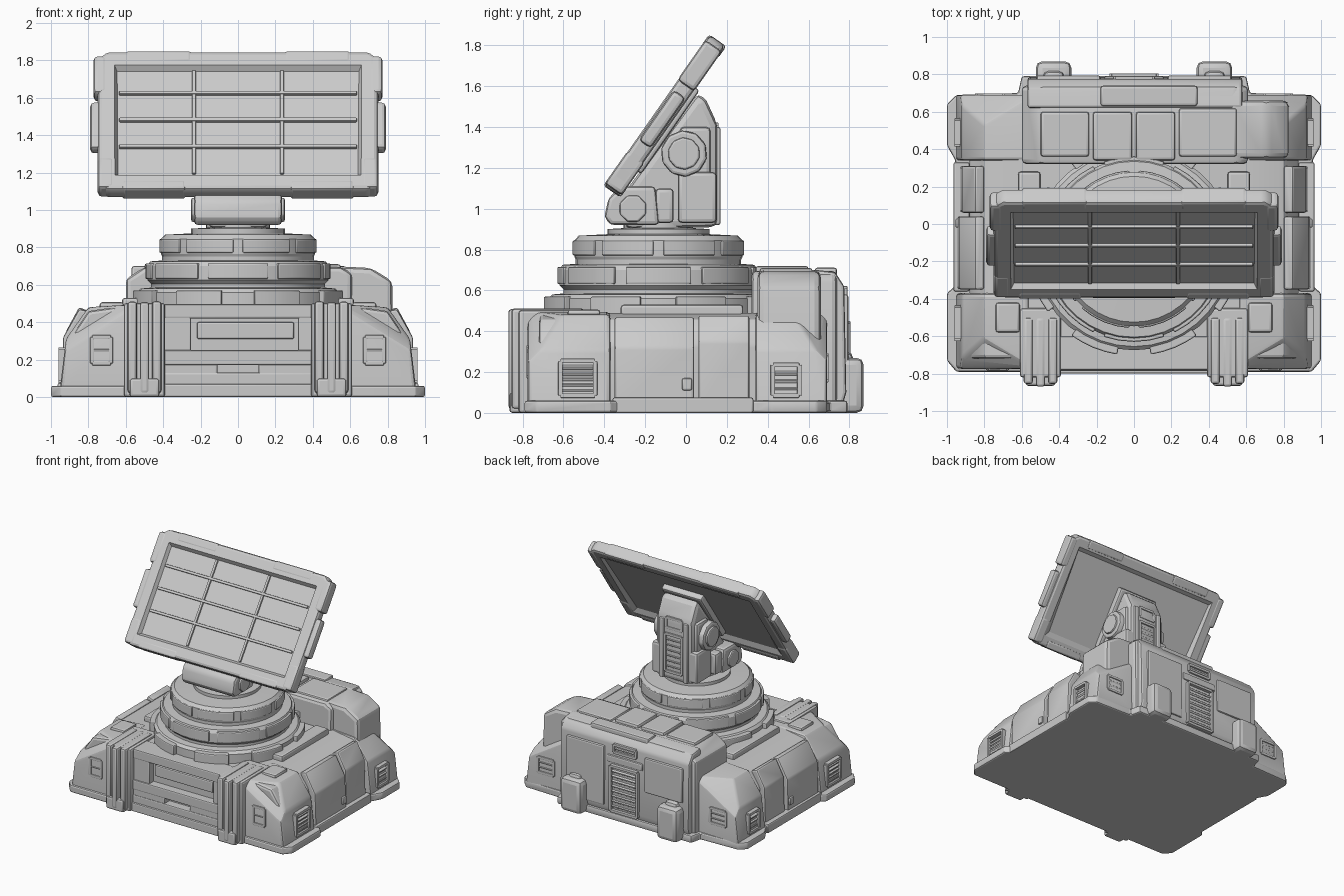
import bpy, bmesh
from math import radians, sin, cos, pi
from mathutils import Matrix


def finish(bm, name, bevel=0.0, mirror=False, M=None, seg=2):
    bmesh.ops.recalc_face_normals(bm, faces=bm.faces[:])
    if bevel:
        edges = [e for e in bm.edges if e.is_manifold and e.calc_face_angle() > 0.4]
        bmesh.ops.bevel(bm, geom=edges, offset=bevel, segments=seg, profile=0.5,
                        affect='EDGES', clamp_overlap=True)
    if M:
        bm.transform(M)
    if mirror:
        d = bmesh.ops.duplicate(bm, geom=bm.verts[:] + bm.edges[:] + bm.faces[:])["geom"]
        for v in (g for g in d if isinstance(g, bmesh.types.BMVert)):
            v.co.x *= -1
        bmesh.ops.reverse_faces(bm, faces=[g for g in d if isinstance(g, bmesh.types.BMFace)])
    me = bpy.data.meshes.new(name)
    bm.to_mesh(me)
    bm.free()
    ob = bpy.data.objects.new(name, me)
    bpy.context.collection.objects.link(ob)
    return ob


def add_box(bm, x0, x1, y0, y1, z0, z1, tilt=0.0):
    M = (Matrix.Translation(((x0 + x1) / 2, (y0 + y1) / 2, (z0 + z1) / 2))
         @ Matrix.Rotation(tilt, 4, 'X') @ Matrix.Diagonal((x1 - x0, y1 - y0, z1 - z0, 1)))
    bmesh.ops.create_cube(bm, size=1, matrix=M)


def boxes(name, dims, bevel=0.015, mirror=False, M=None):
    bm = bmesh.new()
    for d in dims:
        add_box(bm, *d)
    return finish(bm, name, bevel, mirror, M)


def add_prism(bm, pts, axis, a, b):
    """Extrude a 2D outline along an axis from a to b."""
    put = {'X': lambda p, t: (t, p[0], p[1]), 'Y': lambda p, t: (p[0], t, p[1]),
           'Z': lambda p, t: (p[0], p[1], t)}[axis]
    lo = [bm.verts.new(put(p, a)) for p in pts]
    hi = [bm.verts.new(put(p, b)) for p in pts]
    n = len(pts)
    for i in range(n):
        bm.faces.new((lo[i], lo[(i + 1) % n], hi[(i + 1) % n], hi[i]))
    bm.faces.new(lo[::-1])
    bm.faces.new(hi)


def prism(name, pts, axis, a, b, bevel=0.02, mirror=False, cut=None):
    """Extruded outline; cut = (point, normal) slices off a corner facet."""
    bm = bmesh.new()
    add_prism(bm, pts, axis, a, b)
    if cut:
        bmesh.ops.bisect_plane(bm, geom=bm.verts[:] + bm.edges[:] + bm.faces[:],
                               plane_co=cut[0], plane_no=cut[1], clear_outer=True)
        bmesh.ops.holes_fill(bm, edges=[e for e in bm.edges if e.is_boundary])
    return finish(bm, name, bevel, mirror)


def vent(name, loc, turn, w, h, n, mirror=False, d=0.025):
    """Framed louvre; faces -y, turned about z in degrees."""
    M = Matrix.Translation(loc) @ Matrix.Rotation(radians(turn), 4, 'Z') @ Matrix.Rotation(pi / 2, 4, 'X')
    t = 0.022
    dims = [(-w/2, w/2, s*h/2 - t/2, s*h/2 + t/2, -d, d) for s in (-1, 1)]
    dims += [(s*w/2 - t/2, s*w/2 + t/2, -h/2, h/2, -d, d) for s in (-1, 1)]
    for i in range(n):
        y = -h/2 + h * (i + 1) / (n + 1)
        dims.append((-w/2, w/2, y - 0.008, y + 0.008, -d, d * 0.5, 0.5))
    return boxes(name, dims, 0.004, mirror, M)


def ring(n, r, y, z, a0=pi / 8):
    return [(y + r * cos(a0 + 2*pi*i/n), z + r * sin(a0 + 2*pi*i/n)) for i in range(n)]


# ---- base ----
half = [(0.6, -0.79), (0.95, -0.79), (1, -0.73), (1, -0.37), (0.955, -0.33), (0.955, 0.34),
        (1, 0.42), (1, 0.64), (0.95, 0.69), (0.62, 0.7), (0.6, 0.79)]
prism("base_plate", half + [(-x, y) for x, y in reversed(half)], 'Z', 0, 0.06, 0.012)
body = [(0.88, 0.03), (0.88, 0.34), (0.8, 0.46), (0.6, 0.488)]
prism("main_body", body + [(-x, z) for x, z in reversed(body)], 'Y', -0.72, 0.4)
corner = [(0.56, 0.02), (0.955, 0.02), (0.92, 0.31), (0.8, 0.48), (0.56, 0.495)]
prism("front_corner", corner, 'Y', -0.775, -0.37, 0.025, True, ((0.8, -0.72, 0.38), (0.4, -0.6, 0.65)))
prism("rear_corner", corner, 'Y', 0.34, 0.69, 0.025, True, ((0.8, 0.64, 0.38), (0.4, 0.6, 0.65)))
prism("rear_right_tower", [(0.5, 0.1), (0.83, 0.1), (0.825, 0.62), (0.71, 0.69), (0.5, 0.7)],
      'Y', 0.35, 0.66, 0.03)

# side armour between the corners
prism("side_panel_front", [(0.84, 0.03), (0.945, 0.03), (0.935, 0.32), (0.85, 0.47), (0.8, 0.46)],
      'Y', -0.35, 0.04, 0.012, True)
prism("side_panel_rear", [(0.84, 0.03), (0.93, 0.03), (0.92, 0.35), (0.85, 0.48), (0.8, 0.46)],
      'Y', 0.06, 0.31, 0.012, True)
boxes("side_sill", [(0.88, 0.965, -0.36, 0.33, 0.0, 0.075), (0.93, 0.955, -0.02, 0.03, 0.11, 0.17)], 0.01, True)
boxes("top_deck_step", [(0.5, 0.62, -0.32, 0.28, 0.46, 0.53), (0.61, 0.74, -0.58, -0.42, 0.47, 0.507)], 0.015, True)

# front pillars and front plate
boxes("front_pillar", [(0.39, 0.61, -0.82, -0.45, 0.0, 0.503), (0.41, 0.46, -0.855, -0.5, 0.02, 0.512),
                       (0.475, 0.525, -0.87, -0.5, 0.02, 0.508), (0.54, 0.59, -0.855, -0.5, 0.02, 0.51),
                       (0.42, 0.58, -0.865, -0.7, 0.0, 0.1)], 0.015, True)
boxes("front_plate", [(-0.4, 0.4, -0.78, -0.6, 0.42, 0.496), (-0.4, 0.4, -0.785, -0.7, 0.17, 0.25),
                      (-0.4, 0.4, -0.785, -0.7, 0.05, 0.13), (-0.4, -0.11, -0.78, -0.7, 0.1, 0.2),
                      (0.11, 0.4, -0.78, -0.7, 0.1, 0.2), (-0.4, -0.25, -0.775, -0.7, 0.2, 0.45),
                      (0.32, 0.4, -0.775, -0.7, 0.2, 0.45), (-0.22, 0.3, -0.75, -0.7, 0.31, 0.4),
                      (-0.4, 0.4, -0.8, -0.7, 0.0, 0.07)], 0.01)
vent("front_corner_vent", (0.935, -0.53, 0.17), 90, 0.17, 0.17, 5, True)
vent("front_corner_slot", (0.73, -0.772, 0.25), 0, 0.1, 0.14, 1, True, 0.01)
vent("rear_corner_vent", (0.935, 0.49, 0.16), 90, 0.13, 0.15, 3, True)
vent("rear_corner_slot", (0.77, 0.688, 0.22), 180, 0.14, 0.12, 2, True, 0.01)

# ---- rear housing ----
prism("rear_housing", [(-0.6, 0.02), (0.6, 0.02), (0.61, 0.66), (0.55, 0.695), (-0.5, 0.695), (-0.6, 0.63)],
      'Y', 0.32, 0.74, 0.025)
prism("rear_shell", [(0.62, 0.03), (0.765, 0.03), (0.785, 0.1), (0.775, 0.62), (0.73, 0.69), (0.62, 0.702)],
      'X', -0.57, 0.58, 0.015)
boxes("rear_top_plates", [(-0.5, -0.24, 0.36, 0.6, 0.66, 0.715), (-0.22, -0.01, 0.34, 0.6, 0.66, 0.72),
                          (0.01, 0.22, 0.34, 0.6, 0.66, 0.72), (0.24, 0.55, 0.36, 0.62, 0.66, 0.71),
                          (-0.18, 0.34, 0.63, 0.74, 0.62, 0.712)], 0.015)
boxes("rear_door_plates", [(-0.52, -0.18, 0.74, 0.795, 0.3, 0.58), (0.18, 0.52, 0.74, 0.795, 0.1, 0.58),
                           (-0.16, 0.16, 0.74, 0.79, 0.46, 0.52)], 0.012)
boxes("rear_foot", [(0.335, 0.525, 0.72, 0.87, 0.0, 0.27), (0.37, 0.49, 0.72, 0.82, 0.2, 0.3)], 0.035, True)
vent("rear_vent", (0, 0.78, 0.26), 180, 0.24, 0.36, 8)
vent("rear_upper_slot", (0, 0.775, 0.58), 180, 0.2, 0.06, 1, d=0.015)

# ---- turntable ----
CY = -0.135
profile = [(0.0, 0.45), (0.54, 0.45), (0.54, 0.56), (0.52, 0.58), (0.465, 0.585), (0.465, 0.605),
           (0.485, 0.625), (0.485, 0.7), (0.47, 0.725), (0.405, 0.73), (0.405, 0.75), (0.412, 0.765),
           (0.412, 0.845), (0.39, 0.868), (0.25, 0.875), (0.25, 0.9), (0.17, 0.905), (0.17, 0.95), (0.0, 0.95)]
bm = bmesh.new()
vs = [bm.verts.new((r, 0, z)) for r, z in profile]
es = [bm.edges.new(p) for p in zip(vs, vs[1:])]
bmesh.ops.spin(bm, geom=vs + es, cent=(0, 0, 0), axis=(0, 0, 1), angle=2*pi, steps=36)
bmesh.ops.remove_doubles(bm, verts=bm.verts[:], dist=1e-4)
finish(bm, "turntable", M=Matrix.Translation((0, CY, 0)))


def arc_plates(name, r0, r1, z0, z1, count, fill, start=0.0):
    bm = bmesh.new()
    for k in range(count):
        angs = [start + 2*pi/count * (k + fill * (i/4 - 0.5)) for i in range(5)]
        pts = [(r1*cos(a), CY + r1*sin(a)) for a in angs] + [(r0*cos(a), CY + r0*sin(a)) for a in angs[::-1]]
        add_prism(bm, pts, 'Z', z0, z1)
    return finish(bm, name, 0.008)


arc_plates("lower_ring_blocks", 0.45, 0.57, 0.47, 0.57, 8, 0.6, pi / 8)
arc_plates("middle_ring_plates", 0.4, 0.495, 0.63, 0.715, 8, 0.85)
arc_plates("upper_ring_plates", 0.35, 0.422, 0.77, 0.845, 8, 0.85, pi / 8)

# ---- mast ----
prism("mast", [(-0.3, 0.9), (-0.3, 1.08), (0.06, 1.57), (0.1, 1.53), (0.155, 1.41), (0.155, 0.91)],
      'X', -0.16, 0.16, 0.035)
prism("pivot_box", [(-0.37, 0.92), (-0.4, 0.96), (-0.38, 1.05), (-0.32, 1.11), (-0.15, 1.11), (-0.13, 0.92)],
      'X', -0.235, 0.235, 0.02)
boxes("mast_cheek", [(0.1, 0.205, -0.04, 0.15, 0.93, 1.18), (0.1, 0.225, -0.15, -0.06, 0.93, 1.1),
                     (0.1, 0.185, -0.03, 0.12, 1.15, 1.4)], 0.02, True)
prism("hinge_disc", ring(10, 0.115, -0.01, 1.27), 'X', 0.1, 0.225, 0.015, True)
prism("hinge_cap", ring(10, 0.08, -0.01, 1.27), 'X', 0.2, 0.24, 0.01, True)
prism("pivot_bolt", ring(8, 0.07, -0.26, 1.0), 'X', 0.2, 0.25, 0.01, True)
boxes("mast_rear_rail", [(0.085, 0.13, 0.1, 0.17, 0.92, 1.4)], 0.012, True)
vent("mast_vent", (0, 0.152, 1.13), 180, 0.15, 0.3, 6, d=0.015)
vent("mast_slot", (0, 0.145, 1.37), 180, 0.14, 0.08, 1, d=0.015)

# ---- tilted panel (local x = width, y = up the slope, z = out of the face) ----
P = Matrix.Translation((0, -0.105, 1.455)) @ Matrix.Rotation(radians(55), 4, 'X')
q = [(0.75, -0.4), (0.75, 0.41), (0.70, 0.45), (-0.70, 0.45), (-0.75, 0.41), (-0.75, -0.4), (-0.70, -0.45), (0.70, -0.45)]
bm = bmesh.new()
add_prism(bm, q, 'Z', -0.047, 0.047)
bmesh.ops.recalc_face_normals(bm, faces=bm.faces[:])
bmesh.ops.bevel(bm, geom=bm.edges[:], offset=0.022, segments=2, profile=0.5, affect='EDGES')
bm.normal_update()
for sgn, rim, depth in ((1, 0.075, -0.03), (-1, 0.065, -0.022)):
    face = max((f for f in bm.faces if f.normal.z * sgn > 0.9), key=lambda f: f.calc_area())
    bmesh.ops.inset_individual(bm, faces=[face], thickness=rim, depth=0)
    bmesh.ops.inset_individual(bm, faces=[face], thickness=0.045, depth=depth)
finish(bm, "panel_frame", M=P)
bars = [(x - 0.01, x + 0.01, -0.335, 0.335, 0.0, 0.03) for x in (-0.235, 0.235)]
bars += [(-0.635, 0.635, y - 0.01, y + 0.01, 0.0, 0.034) for y in (-0.16, 0.015, 0.19)]
boxes("panel_dividers", bars, 0.004, M=P)
boxes("panel_side_tab", [(0.68, 0.79, -0.17, 0.13, -0.035, 0.035), (0.7, 0.772, 0.18, 0.42, -0.05, 0.05),
                         (0.66, 0.75, -0.44, -0.24, -0.052, 0.05)], 0.02, True, P)
boxes("panel_edge_clamp", [(0.25, 0.6, 0.38, 0.452, -0.053, 0.05), (0.28, 0.62, -0.452, -0.39, -0.053, 0.05)],
      0.015, True, P)
boxes("panel_back_mount", [(-0.18, 0.18, -0.3, 0.2, -0.07, -0.01)], 0.015, M=P)

# facets stay crisp, round rings shade smooth
for ob in bpy.context.collection.objects:
    ob.select_set(True)
    bpy.context.view_layer.objects.active = ob
bpy.ops.object.shade_smooth_by_angle(angle=radians(20))
